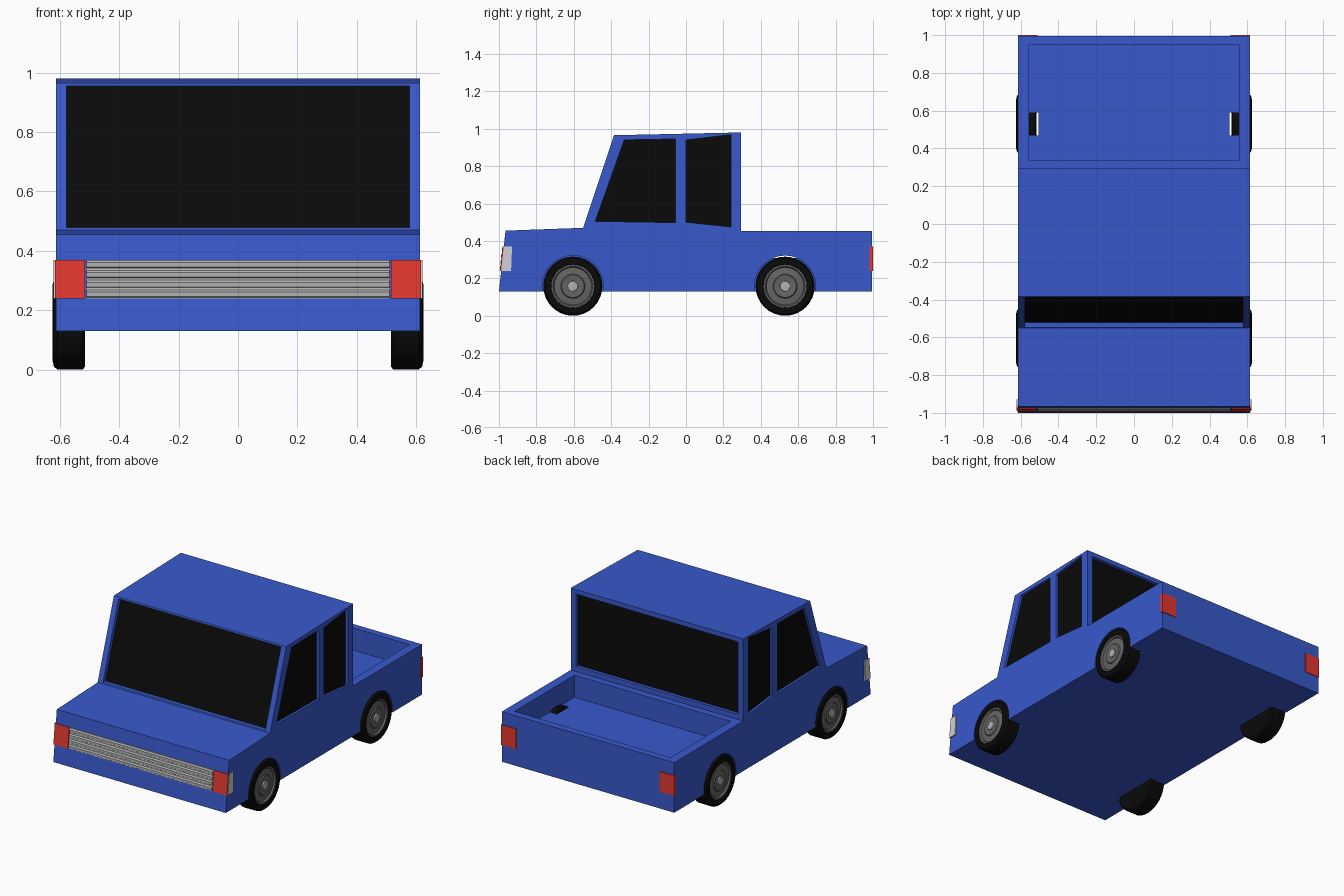
import bpy, bmesh, math
from mathutils import Matrix, Vector

if "Cube" in bpy.data.objects:
    bpy.data.objects.remove(bpy.data.objects["Cube"])


def material(name, rgb):
    m = bpy.data.materials.new(name)
    m.diffuse_color = (*rgb, 1)
    m.use_nodes = True
    m.node_tree.nodes["Principled BSDF"].inputs["Base Color"].default_value = m.diffuse_color
    return m


BLUE = material("blue_paint", (0.04, 0.10, 0.60))
BLACK = material("black", (0.003, 0.003, 0.003))
RED = material("red_lens", (0.77, 0.04, 0.03))
CLEAR = material("pale_lens", (0.62, 0.64, 0.66))
CHROME = material("chrome", (0.45, 0.45, 0.45))
RIM = material("rim_grey", (0.13, 0.13, 0.13))


def to_object(name, bm, mat):
    bmesh.ops.recalc_face_normals(bm, faces=bm.faces)
    me = bpy.data.meshes.new(name)
    bm.to_mesh(me)
    bm.free()
    if mat:
        me.materials.append(mat)
    ob = bpy.data.objects.new(name, me)
    bpy.context.collection.objects.link(ob)
    return ob


def prism(name, yz, x0, x1, mat=None):
    """Side profile (y, z) extruded along x."""
    bm = bmesh.new()
    face = bm.faces.new([bm.verts.new((x0, y, z)) for y, z in yz])
    ext = bmesh.ops.extrude_face_region(bm, geom=[face])["geom"]
    bmesh.ops.translate(bm, vec=(x1 - x0, 0, 0),
                        verts=[v for v in ext if isinstance(v, bmesh.types.BMVert)])
    return to_object(name, bm, mat)


def rect(y0, y1, z0, z1):
    return [(y0, z0), (y1, z0), (y1, z1), (y0, z1)]


def lathe(name, profile, side, y, z, mat=None, steps=32):
    """Profile (x, radius) spun about the axle."""
    bm = bmesh.new()
    vs = [bm.verts.new((side * x, y, z + r)) for x, r in profile]
    edges = [bm.edges.new(p) for p in zip(vs, vs[1:])]
    bmesh.ops.spin(bm, geom=vs + edges, cent=(0, y, z), axis=(1, 0, 0),
                   angle=2 * math.pi, steps=steps, use_duplicate=False)
    bmesh.ops.remove_doubles(bm, verts=bm.verts, dist=1e-5)
    ob = to_object(name, bm, mat)
    bpy.context.view_layer.objects.active = ob
    ob.select_set(True)
    bpy.ops.object.shade_smooth_by_angle(angle=math.radians(30))
    ob.select_set(False)
    return ob


def nose(z):    # y of the sloping front face
    return -1.0 + 0.035 * (z - 0.13) / 0.325


def screen(z):  # y of the sloping windscreen plane
    return -0.55 + 0.333 * (z - 0.47)


def slanted(line, z0, z1, d0, d1):
    return [(line(z0) + d0, z0), (line(z0) + d1, z0),
            (line(z1) + d1, z1), (line(z1) + d0, z1)]


# Body
W = 0.613
body = prism("body", [(-1.0, 0.13), (-0.965, 0.455), (-0.55, 0.47), (-0.385, 0.965),
                      (0.295, 0.98), (0.295, 0.452), (0.995, 0.452), (0.995, 0.13)],
             -W, W, BLUE)

# Openings: load bed, windscreen, rear window, side windows, wheel arches
WHEEL_R = 0.158
WHEELS = {"front": -0.605, "rear": 0.53}
SIDES = {"left": -1, "right": 1}
SIDE_WINDOWS = {
    "front": [(-0.485, 0.505), (-0.33, 0.94), (-0.055, 0.945), (-0.055, 0.498)],
    "rear": [(0.0, 0.50), (0.0, 0.94), (0.24, 0.968), (0.24, 0.475)]}
cutters = [
    prism("bed_cutter", rect(0.34, 0.95, 0.31, 0.7), -0.555, 0.555),
    prism("windscreen_cutter", slanted(screen, 0.478, 0.955, -0.1, 0.03), -0.577, 0.577),
    prism("rear_window_cutter", rect(0.27, 0.33, 0.485, 0.95), -0.575, 0.575)]
for s in SIDES.values():
    for pts in SIDE_WINDOWS.values():
        cutters.append(prism("side_window_cutter", pts, s * 0.595, s * 0.7))
    for y in WHEELS.values():
        cutters.append(lathe("arch_cutter", [(0.505, 0), (0.505, 0.164), (0.7, 0.164), (0.7, 0)],
                             s, y, WHEEL_R))
bpy.context.view_layer.objects.active = body
for c in cutters:
    mod = body.modifiers.new("cut", "BOOLEAN")
    mod.operation, mod.solver, mod.object = "DIFFERENCE", "EXACT", c
    bpy.ops.object.modifier_apply(modifier=mod.name)
    bpy.data.objects.remove(c)
body.data.materials.clear()
body.data.materials.append(BLUE)
for p in body.data.polygons:
    p.use_smooth = False
    p.material_index = 0

# Glass
prism("windscreen", slanted(screen, 0.478, 0.955, 0.026, 0.04), -0.577, 0.577, BLACK)
prism("rear_window", rect(0.255, 0.274, 0.485, 0.95), -0.575, 0.575, BLACK)
for side, s in SIDES.items():
    for end, pts in SIDE_WINDOWS.items():
        prism(f"{end}_window_{side}", pts, s * 0.58, s * 0.598, BLACK)

# Grille: backing plate with horizontal bars
prism("grille", slanted(nose, 0.24, 0.37, -0.003, 0.01), -0.51, 0.51, CHROME)
for i in range(4):
    z = 0.243 + i * 0.033
    y = nose(z + 0.012)
    prism(f"grille_bar_{i + 1}", [(y, z - 0.003), (y - 0.009, z + 0.003), (y - 0.009, z + 0.018),
                                  (y, z + 0.027)], -0.51, 0.51, CHROME)

# Lights
for side, s in SIDES.items():
    prism(f"front_light_{side}", slanted(nose, 0.24, 0.37, -0.006, 0.02), s * 0.515, s * 0.617, RED)
    prism(f"side_marker_{side}", [(nose(0.24), 0.24), (-0.935, 0.24), (-0.93, 0.37), (nose(0.37), 0.37)],
          s * 0.6, s * 0.621, CLEAR)
    prism(f"tail_light_{side}", rect(0.98, 1.0, 0.24, 0.37), s * 0.51, s * 0.615, RED)

# Wheels: tyre, dished rim, hub cap
TYRE = [(0.515, 0), (0.515, 0.148), (0.523, WHEEL_R), (0.608, WHEEL_R), (0.62, 0.148),
        (0.624, 0.13), (0.622, 0.116), (0.6, 0.114), (0.6, 0)]
DISC = [(0.598, 0.116), (0.616, 0.115), (0.616, 0.106), (0.606, 0.1), (0.61, 0.065),
        (0.616, 0.06), (0.612, 0.03), (0.612, 0)]
HUB = [(0.608, 0.028), (0.62, 0.026), (0.622, 0)]
for end, y in WHEELS.items():
    for side, s in SIDES.items():
        lathe(f"{end}_tyre_{side}", TYRE, s, y, WHEEL_R, BLACK)
        lathe(f"{end}_rim_{side}", DISC, s, y, WHEEL_R, RIM)
        lathe(f"{end}_hub_{side}", HUB, s, y, WHEEL_R, CHROME)
